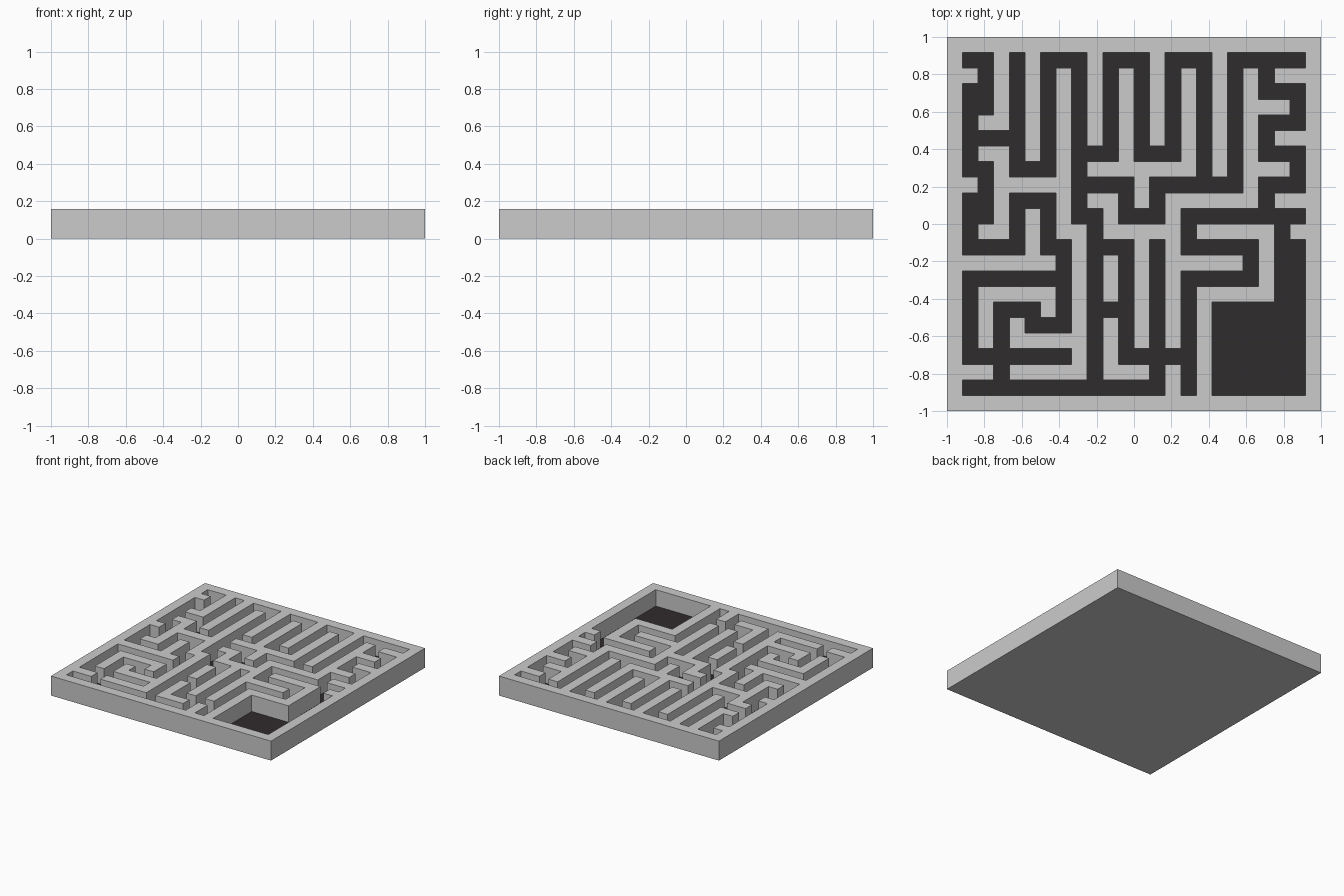
import bpy, bmesh

if "Cube" in bpy.data.objects:
    bpy.data.objects.remove(bpy.data.objects["Cube"])

N = 24                # plan is a 24 x 24 grid of square cells
CELL = 2 / N
TOP, FLOOR = 0.16, 0.025
carved = set()        # (column, row) cells of the corridors, row 0 at the back


def room(c0, c1, r0, r1):
    for c in range(min(c0, c1), max(c0, c1) + 1):
        for r in range(min(r0, r1), max(r0, r1) + 1):
            carved.add((c, r))


def path(*pts):
    """Carve a one-cell-wide corridor through corner cells."""
    for (c0, r0), (c1, r1) in zip(pts, pts[1:]):
        room(c0, c1, r0, r1)


# Back left: winding corridor
path((1, 1), (2, 1), (2, 4), (1, 4), (1, 8), (2, 8), (2, 11), (1, 11), (1, 13),
     (4, 13), (4, 10), (6, 10), (6, 13), (7, 13), (7, 18), (5, 18), (5, 17),
     (3, 17), (3, 22))
room(1, 2, 3, 4)
room(1, 2, 10, 11)
path((1, 6), (4, 6))
path((4, 1), (4, 8), (6, 8), (6, 1), (8, 1), (8, 11), (9, 11), (9, 22))

# Front left: loop and front passage
path((7, 15), (1, 15), (1, 20), (7, 20))
path((1, 22), (13, 22), (13, 13))

# Back middle: meander
path((8, 7), (10, 7), (10, 1), (12, 1), (12, 7), (14, 7), (14, 1), (16, 1), (16, 9))
path((8, 9), (11, 9), (11, 11), (13, 11), (13, 9), (18, 9), (18, 1), (22, 1))

# Front middle: ladder
path((9, 13), (11, 13), (11, 20), (15, 20))
path((9, 17), (11, 17))

# Right side: zigzag, hook and chamber
path((20, 1), (20, 3), (22, 3), (22, 5), (20, 5), (20, 7), (22, 7), (22, 9),
     (20, 9), (20, 11))
path((22, 11), (15, 11), (15, 13), (19, 13), (19, 15), (15, 15), (15, 22))
path((21, 11), (21, 16))
room(21, 22, 13, 16)
room(17, 22, 17, 22)


def plan_grid(z):
    """Flat cell grid plus the list of its corridor faces."""
    bm = bmesh.new()
    bmesh.ops.create_grid(bm, x_segments=N, y_segments=N, size=1)
    open_faces = []
    for f in bm.faces:
        p = f.calc_center_median()
        if (int((p.x + 1) / CELL), int((1 - p.y) / CELL)) in carved:
            open_faces.append(f)
    for v in bm.verts:
        v.co.z = z
    return bm, open_faces


def finish(bm, name):
    bmesh.ops.dissolve_limit(bm, angle_limit=0.01, verts=bm.verts[:], edges=bm.edges[:])
    bmesh.ops.triangulate(bm, faces=[f for f in bm.faces if len(f.verts) > 4])
    me = bpy.data.meshes.new(name)
    bm.to_mesh(me)
    bm.free()
    ob = bpy.data.objects.new(name, me)
    bpy.context.collection.objects.link(ob)
    return ob


# Walls and base: sink the corridors, then drop the outer rim to the ground
bm, faces = plan_grid(TOP)
rim = [e for e in bm.edges if e.is_boundary]
chosen = set(faces)
inner = {e for f in faces for e in f.edges
         if sum(g in chosen for g in e.link_faces) == 1}
bmesh.ops.delete(bm, geom=faces, context='FACES')
for edges, z in ((list(inner), FLOOR), (rim, 0)):
    new = bmesh.ops.extrude_edge_only(bm, edges=edges)['geom']
    for g in new:
        if isinstance(g, bmesh.types.BMVert):
            g.co.z = z
corners = [bm.verts.new((x, y, 0)) for x, y in ((-1, -1), (-1, 1), (1, 1), (1, -1))]
bm.faces.new(corners)
bmesh.ops.remove_doubles(bm, verts=bm.verts[:], dist=0.0001)
bmesh.ops.recalc_face_normals(bm, faces=bm.faces[:])
if next(f for f in bm.faces if f.calc_center_median().z > TOP - 0.001).normal.z < 0:
    bmesh.ops.reverse_faces(bm, faces=bm.faces[:])
finish(bm, "maze_walls")

# Dark corridor floor
bm, faces = plan_grid(FLOOR)
keep = set(faces)
bmesh.ops.delete(bm, geom=[f for f in bm.faces if f not in keep], context='FACES')
floor = finish(bm, "maze_floor")
dark = bpy.data.materials.new("dark_floor")
dark.diffuse_color = (0.03, 0.025, 0.026, 1)
dark.use_nodes = True
dark.node_tree.nodes["Principled BSDF"].inputs["Base Color"].default_value = dark.diffuse_color
floor.data.materials.append(dark)
